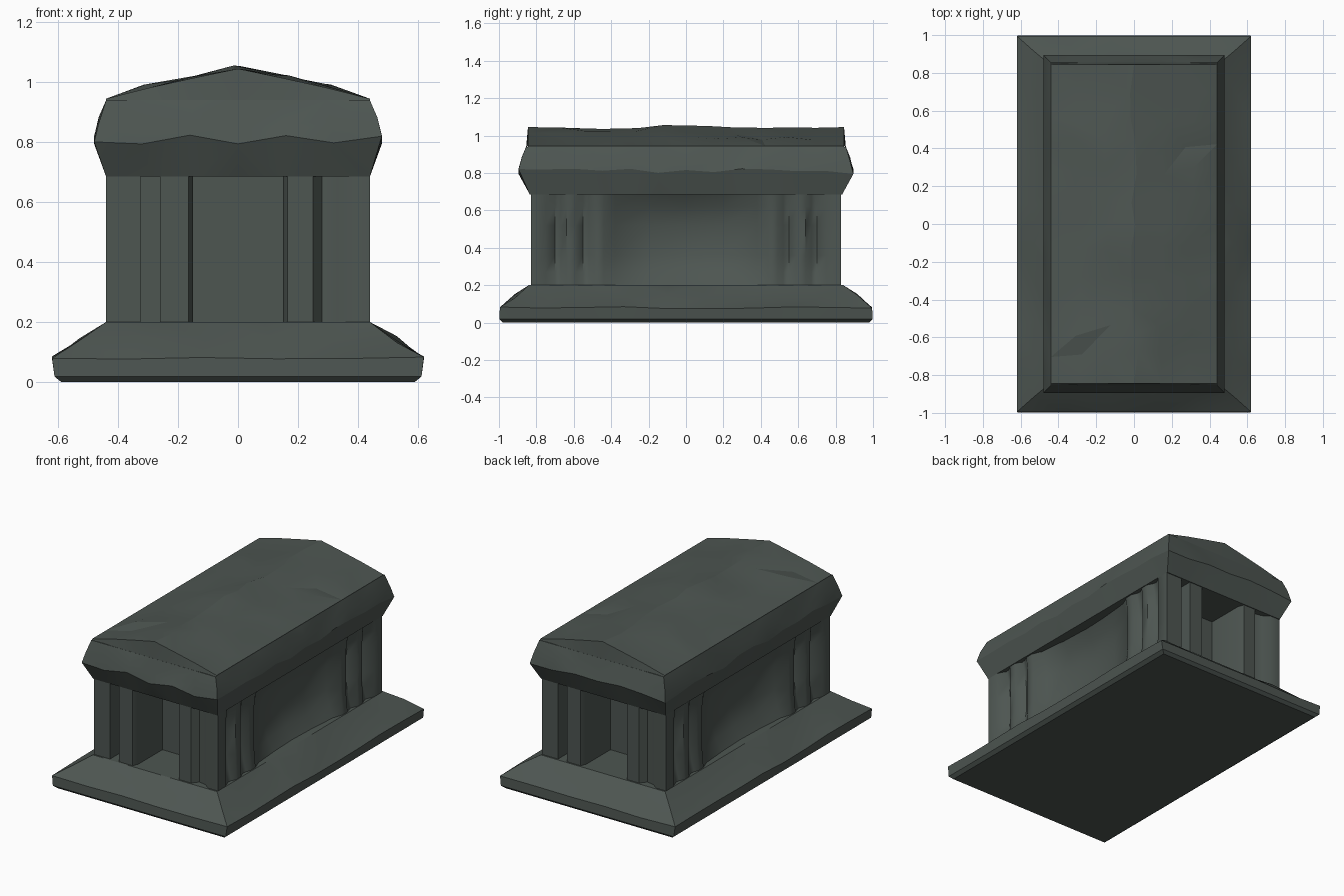
import bpy, bmesh, math, random

if "Cube" in bpy.data.objects:
    bpy.data.objects.remove(bpy.data.objects["Cube"])

random.seed(4)
stone = bpy.data.materials.new("dark grey green stone")
stone.diffuse_color = (0.075, 0.092, 0.083, 1)
stone.use_nodes = True
stone.node_tree.nodes["Principled BSDF"].inputs["Base Color"].default_value = stone.diffuse_color


def finish(name, bm, angle):
    bmesh.ops.remove_doubles(bm, verts=bm.verts, dist=0.0005)
    bmesh.ops.recalc_face_normals(bm, faces=bm.faces)
    me = bpy.data.meshes.new(name)
    bm.to_mesh(me)
    bm.free()
    me.materials.append(stone)
    ob = bpy.data.objects.new(name, me)
    bpy.context.collection.objects.link(ob)
    bpy.ops.object.select_all(action='DESELECT')
    ob.select_set(True)
    bpy.context.view_layer.objects.active = ob
    bpy.ops.object.shade_smooth_by_angle(angle=math.radians(angle))
    return ob


def ring(hx, hy, nx, ny):
    """Rectangle outline with nx / ny segments per side, counterclockwise."""
    pts = [(-hx + 2 * hx * i / nx, -hy) for i in range(nx)]
    pts += [(hx, -hy + 2 * hy * i / ny) for i in range(ny)]
    return pts + [(-x, -y) for x, y in pts]


def loft(bm, loops):
    for a, b in zip(loops, loops[1:]):
        n = len(a)
        for i in range(n):
            bm.faces.new((a[i], a[(i + 1) % n], b[(i + 1) % n], b[i]))


def jit(s):
    return random.uniform(-s, s)


# sloping plinth, lightly worn
bm = bmesh.new()
loops = []
for hx, hy, z, s in ((0.59, 0.98, 0.0, 0), (0.612, 0.998, 0.018, 0),
                     (0.62, 0.995, 0.08, 0.006), (0.53, 0.915, 0.14, 0.014),
                     (0.44, 0.84, 0.2, 0)):
    loops.append([bm.verts.new((x, y, z + jit(s))) for x, y in ring(hx, hy, 5, 9)])
loft(bm, loops)
bm.faces.new(loops[0])
bm.faces.new(loops[-1])
bmesh.ops.triangulate(bm, faces=bm.faces)
finish("plinth", bm, 25)

# walls: quarter plan with porch, column bulges and hollow side wall
porch = [(0, 0.55), (0.15, 0.55), (0.15, 0.79), (0.165, 0.83)]
shallow = [(0.25, 0.83), (0.28, 0.79), (0.33, 0.80), (0.37, 0.83)]
slot = [(0.26, 0.83), (0.26, 0.6), (0.325, 0.6), (0.325, 0.83)]
side = [(0.44, 0.83), (0.44, 0.75), (0.38, 0.70), (0.39, 0.67), (0.43, 0.64),
        (0.43, 0.59), (0.38, 0.55), (0.39, 0.52), (0.42, 0.49), (0.42, 0.44),
        (0.36, 0.38), (0.32, 0.2), (0.30, 0)]
qa, qb = porch + shallow + side, porch + slot + side
plan = [(x, -y) for x, y in qa] + [(x, y) for x, y in reversed(qb)]
plan += [(-x, y) for x, y in qa] + [(-x, -y) for x, y in reversed(qb)]
plan = [p for i, p in enumerate(plan)
        if abs(p[0] - plan[i - 1][0]) + abs(p[1] - plan[i - 1][1]) > 1e-6]


def hollow(x, y, f):
    """Fade the side hollows out towards the top and bottom."""
    if abs(y) < 0.78 and abs(x) > 0.295 and not (0.59 < abs(y) < 0.61 and abs(x) < 0.33):
        x = math.copysign(0.44 - (0.44 - abs(x)) * f, x)
    return x, y


bm = bmesh.new()
loops = []
for z, f in ((0.195, 0.35), (0.27, 0.75), (0.36, 1), (0.52, 1), (0.62, 0.8), (0.70, 0.4)):
    loops.append([bm.verts.new((*hollow(x, y, f), z)) for x, y in plan])
loft(bm, loops)
finish("columned_walls", bm, 50)

# entablature flaring out to the cornice
NX, NY = 6, 12
bm = bmesh.new()
loops = []
for hx, hy, z, s in ((0.44, 0.835, 0.685, 0), (0.48, 0.895, 0.81, 0.016),
                     (0.465, 0.878, 0.87, 0.016), (0.44, 0.855, 0.94, 0)):
    loops.append([bm.verts.new((x, y, z + jit(s))) for x, y in ring(hx, hy, NX, NY)])
loft(bm, loops)
bm.faces.new(loops[0])
bm.faces.new(loops[-1])
bmesh.ops.triangulate(bm, faces=bm.faces)
finish("entablature", bm, 25)

# weathered low gable roof with closed pediments
bm = bmesh.new()
grid = []
for j in range(NY + 1):
    y = -0.845 + 1.69 * j / NY
    row = []
    for i in range(NX + 1):
        x = -0.44 + 0.88 * i / NX
        inner = 0 < j < NY and 0 < i < NX
        s = 0.022 if inner else 0
        z = 0.945 + 0.1 * (1 - abs(x) / 0.44) ** 0.9
        row.append(bm.verts.new((x + jit(s), y + jit(s * 1.5), z + jit(s * 0.5))))
    grid.append(row)
for j in range(NY):
    for i in range(NX):
        bm.faces.new((grid[j][i], grid[j][i + 1], grid[j + 1][i + 1], grid[j + 1][i]))
for row, s in ((grid[0], -1), (grid[-1], 1)):
    low = [bm.verts.new((v.co.x, s * 0.855, 0.935)) for v in row]
    for i in range(NX):
        bm.faces.new((row[i], row[i + 1], low[i + 1], low[i]))
for i in (0, NX):
    edge = [r[i] for r in grid]
    low = [bm.verts.new((v.co.x, v.co.y, 0.935)) for v in edge]
    for j in range(NY):
        bm.faces.new((edge[j], edge[j + 1], low[j + 1], low[j]))
bmesh.ops.triangulate(bm, faces=bm.faces)
finish("gable_roof", bm, 14)
